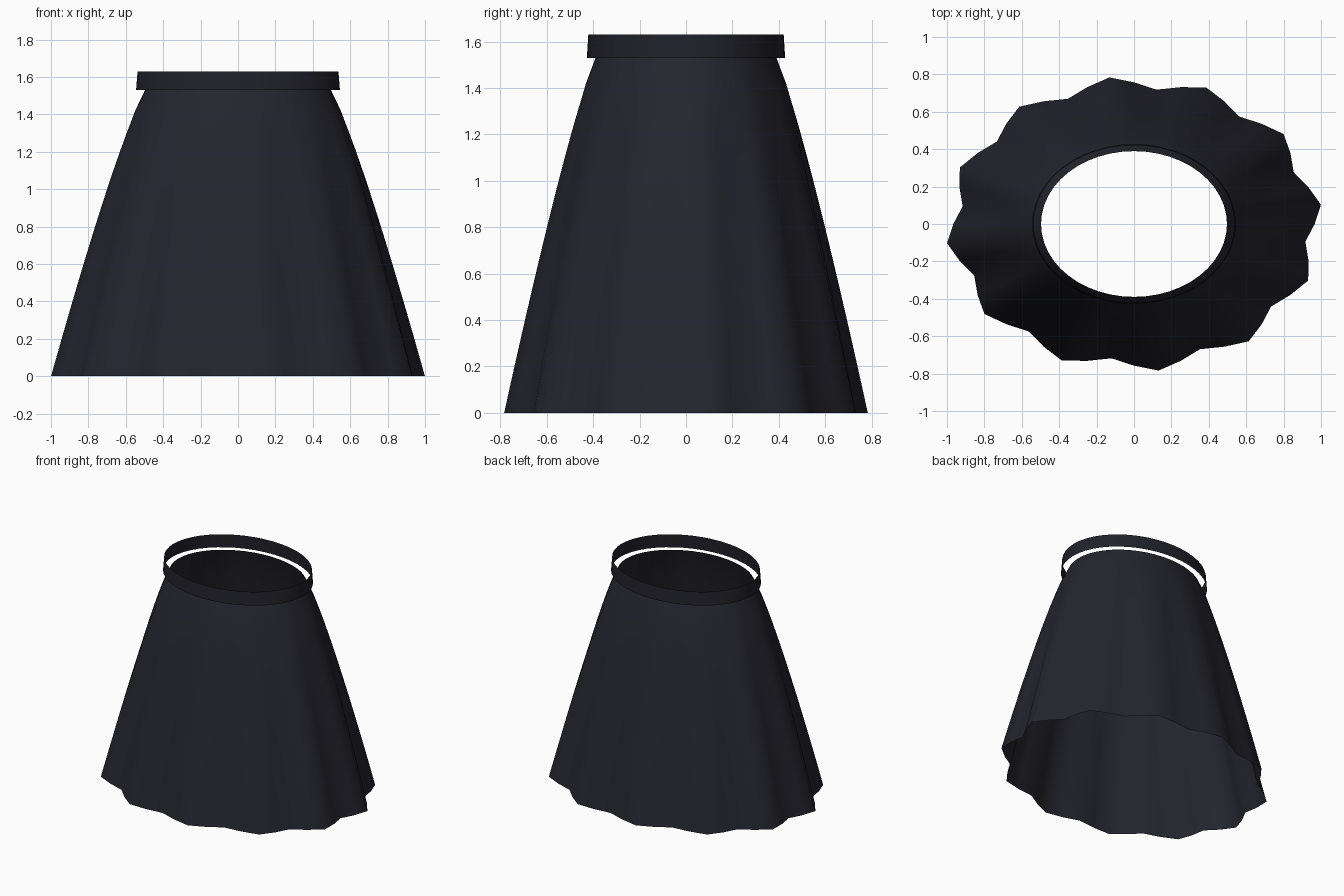
import bpy, bmesh, math

if "Cube" in bpy.data.objects:
    bpy.data.objects.remove(bpy.data.objects["Cube"])

SEGS = 48          # sides around
RATIO = 0.784      # depth / width of the oval
H = 1.53           # height of the skirt top


def material(name, rgb):
    m = bpy.data.materials.new(name)
    m.diffuse_color = (*rgb, 1)
    m.use_nodes = True
    m.node_tree.nodes["Principled BSDF"].inputs["Base Color"].default_value = m.diffuse_color
    return m


def loft(name, rings, mat):
    """Open oval shell through rings of (z, radius, ripple)."""
    bm = bmesh.new()
    rows = []
    for z, r, ripple in rings:
        row = []
        for i in range(SEGS):
            a = 2 * math.pi * i / SEGS
            rr = r + ripple * math.sin(12 * a)
            row.append(bm.verts.new((rr * math.cos(a), rr * RATIO * math.sin(a), z)))
        rows.append(row)
    for lo, hi in zip(rows, rows[1:]):
        for i in range(SEGS):
            j = (i + 1) % SEGS
            bm.faces.new((lo[i], lo[j], hi[j], hi[i])).smooth = True
    me = bpy.data.meshes.new(name)
    bm.to_mesh(me)
    bm.free()
    me.materials.append(mat)
    ob = bpy.data.objects.new(name, me)
    bpy.context.collection.objects.link(ob)
    return ob


cloth = material("dark navy cloth", (0.018, 0.018, 0.028))
band_cloth = material("darker waistband cloth", (0.015, 0.015, 0.023))

# Flared skirt: slightly convex flare, twelve ripples growing to the hem
ROWS = 14
rings = []
for k in range(ROWS + 1):
    t = 1 - k / ROWS           # 1 at the hem, 0 at the waist
    rings.append((H * (1 - t), 0.497 + 0.469 * t ** 0.83, 0.042 * t))
loft("skirt", rings, cloth)

# Waistband: thin open ring standing just outside the skirt top
loft("waistband", [(H, 0.545, 0), (1.63, 0.537, 0)], band_cloth)
